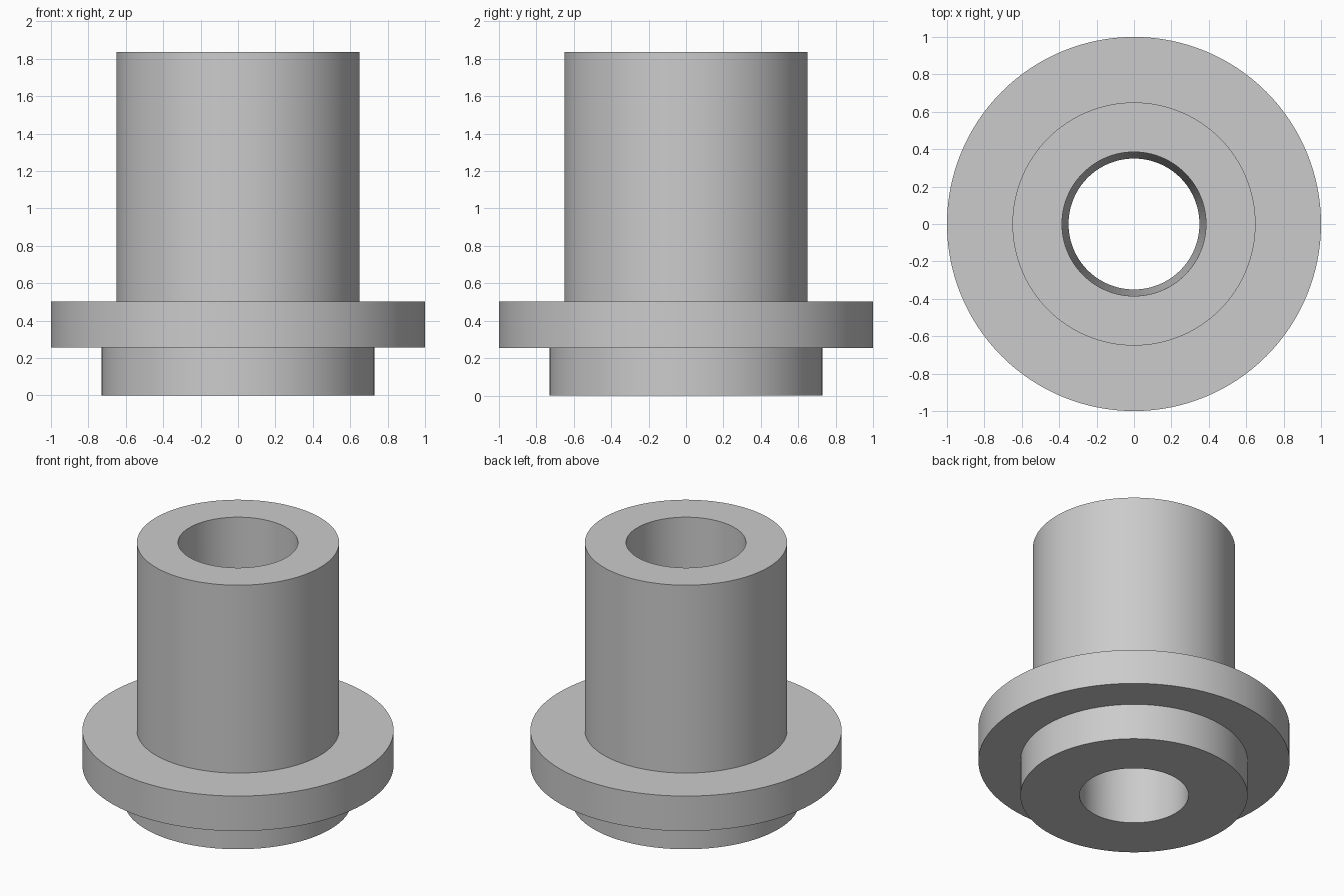
import bpy
import bmesh
import math

cube = bpy.data.objects.get("Cube")
if cube:
    bpy.data.objects.remove(cube, do_unlink=True)

SEGMENTS = 128

# Plain grey finish
grey = bpy.data.materials.new("grey")
grey.use_nodes = True
colour = (0.6, 0.6, 0.6, 1.0)
grey.diffuse_color = colour
grey.node_tree.nodes["Principled BSDF"].inputs["Base Color"].default_value = colour


def lathe(name, profile):
    """Spin a closed (radius, height) profile around the z axis."""
    bm = bmesh.new()
    verts = [bm.verts.new((r, 0, z)) for r, z in profile]
    edges = [bm.edges.new((a, b)) for a, b in zip(verts, verts[1:] + verts[:1])]
    bmesh.ops.spin(bm, geom=verts + edges, cent=(0, 0, 0), axis=(0, 0, 1),
                   angle=math.tau, steps=SEGMENTS, use_merge=True)
    bmesh.ops.remove_doubles(bm, verts=bm.verts, dist=1e-5)
    bmesh.ops.recalc_face_normals(bm, faces=bm.faces)
    mesh = bpy.data.meshes.new(name)
    bm.to_mesh(mesh)
    bm.free()
    mesh.materials.append(grey)
    obj = bpy.data.objects.new(name, mesh)
    bpy.context.collection.objects.link(obj)
    bpy.ops.object.select_all(action="DESELECT")
    obj.select_set(True)
    bpy.context.view_layer.objects.active = obj
    bpy.ops.object.shade_smooth_by_angle(angle=math.radians(30))
    return obj


# Base spigot, wide flange and tall sleeve around a tapered bore
spigot_r, flange_r, sleeve_r = 0.73, 1.0, 0.65
bore_bottom, bore_top = 0.35, 0.385
flange_z, sleeve_z, top_z = 0.255, 0.503, 1.835

lathe("flanged_bushing", [
    (bore_bottom, 0), (spigot_r, 0),
    (spigot_r, flange_z), (flange_r, flange_z),
    (flange_r, sleeve_z), (sleeve_r, sleeve_z),
    (sleeve_r, top_z), (bore_top, top_z),
])
